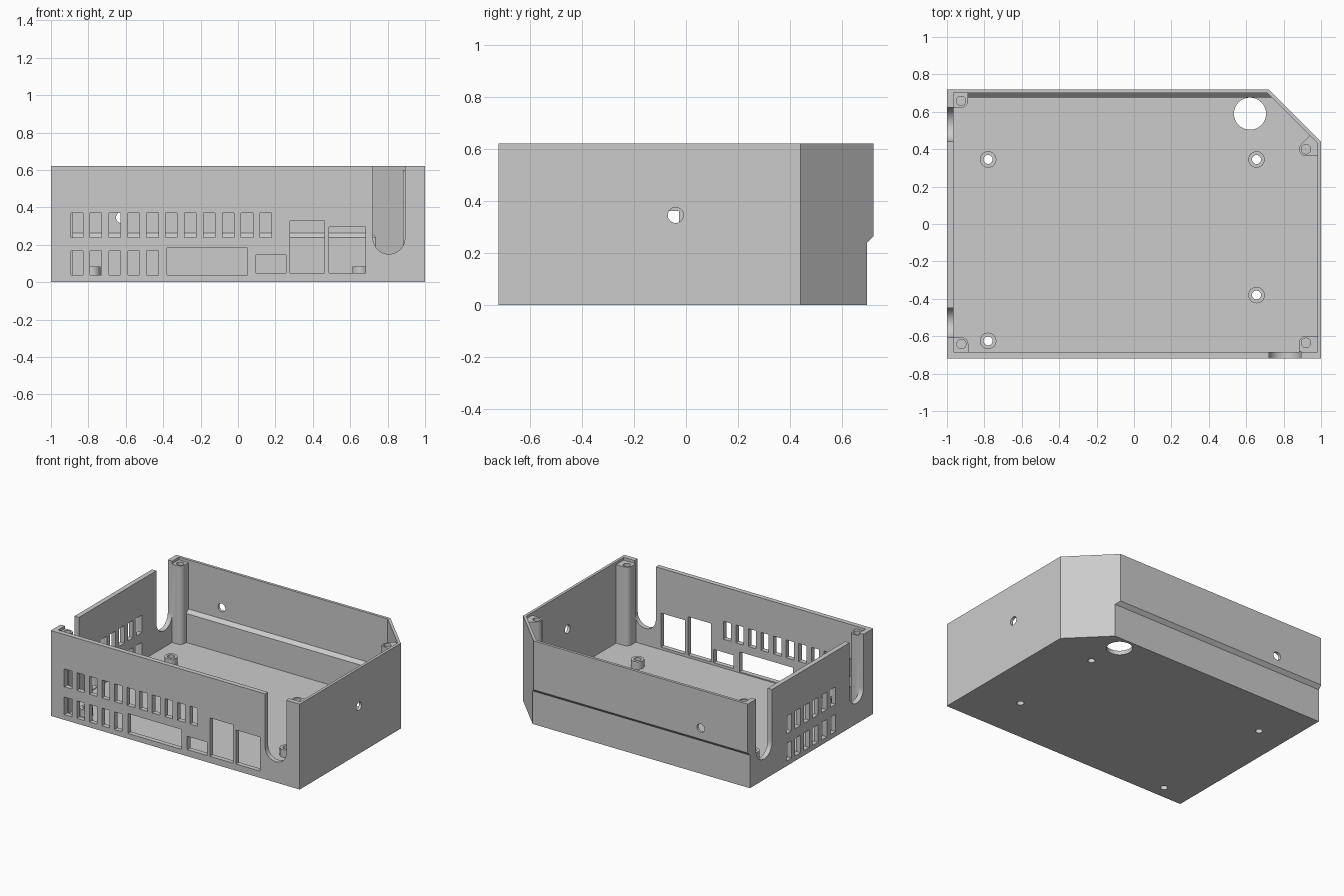
import bpy
import bmesh
from math import cos, sin, radians

if "Cube" in bpy.data.objects:
    bpy.data.objects.remove(bpy.data.objects["Cube"], do_unlink=True)

HEIGHT = 0.62
FLOOR = 0.03

grey = bpy.data.materials.new("plain_grey")
grey.use_nodes = True
GREY = (0.6, 0.6, 0.6, 1.0)
grey.diffuse_color = GREY
grey.node_tree.nodes["Principled BSDF"].inputs["Base Color"].default_value = GREY


# --- helpers ---
def prism(bm, pts, lo, hi, axis):
    """Extrude a 2D outline between lo and hi along the given axis."""
    place = {"x": lambda p, d: (d, p[0], p[1]),
             "y": lambda p, d: (p[0], d, p[1]),
             "z": lambda p, d: (p[0], p[1], d)}[axis]
    a = [bm.verts.new(place(p, lo)) for p in pts]
    b = [bm.verts.new(place(p, hi)) for p in pts]
    bm.faces.new(a)
    bm.faces.new(b)
    for i in range(len(pts)):
        j = (i + 1) % len(pts)
        bm.faces.new((a[i], a[j], b[j], b[i]))


def arc(cx, cy, r, start, end, steps):
    angles = [radians(start + (end - start) * i / steps) for i in range(steps + 1)]
    return [(cx + r * cos(t), cy + r * sin(t)) for t in angles]


def circle(cx, cy, r):
    return arc(cx, cy, r, 0, 360, 32)[:-1]


def rect(x0, x1, z0, z1):
    return [(x0, z0), (x1, z0), (x1, z1), (x0, z1)]


def u_notch(c, r, bottom):
    """Round-bottomed slot that is open at the rim."""
    return arc(c, bottom + r, r, 180, 360, 20) + [(c + r, HEIGHT + 0.1), (c - r, HEIGHT + 0.1)]


def post_outline(cx, cy, start, end, r=0.037, reach=0.2):
    """Rounded boss outline whose sides run on tangentially into the walls."""
    pts = arc(cx, cy, r, start, end, 10)
    s, e = radians(start - 90), radians(end + 90)
    first = (pts[0][0] + reach * cos(s), pts[0][1] + reach * sin(s))
    last = (pts[-1][0] + reach * cos(e), pts[-1][1] + reach * sin(e))
    return [first] + pts + [last]


def make(name, prisms):
    bm = bmesh.new()
    for args in prisms:
        prism(bm, *args)
    bmesh.ops.recalc_face_normals(bm, faces=bm.faces)
    mesh = bpy.data.meshes.new(name)
    bm.to_mesh(mesh)
    bm.free()
    mesh.materials.append(grey)
    obj = bpy.data.objects.new(name, mesh)
    bpy.context.collection.objects.link(obj)
    return obj


def activate(obj):
    bpy.ops.object.select_all(action="DESELECT")
    obj.select_set(True)
    bpy.context.view_layer.objects.active = obj


def cut(target, cutter):
    """Subtract the cutter and discard it."""
    cutter.hide_render = True
    mod = target.modifiers.new("cut", "BOOLEAN")
    mod.operation = "DIFFERENCE"
    mod.solver = "EXACT"
    mod.object = cutter
    activate(target)
    bpy.ops.object.modifier_apply(modifier=mod.name)
    bpy.data.objects.remove(cutter, do_unlink=True)


def chamfer(total):
    """Triangle beyond the line x + y = total at the back corner."""
    far = 1.5
    return make("chamfer_cutter", [([(total - far, far), (far, total - far), (far, far)], -0.5, 1.5, "z")])


def side_profile(front, low_back, high_back, bottom, top, step):
    """Side section with the sloped step in the back wall."""
    return [(front, bottom), (low_back, bottom), (low_back, step),
            (high_back, step + high_back - low_back), (high_back, top), (front, top)]


# --- outer body with the cut-off back corner ---
body = make("enclosure_shell",
            [(side_profile(-0.72, 0.695, 0.72, 0, HEIGHT, 0.24), -1, 1, "x")])
cut(body, chamfer(1.44))

# --- inside space, with corner posts and standoffs left standing ---
cavity = make("cavity_cutter",
              [(side_profile(-0.685, 0.676, 0.70, FLOOR, HEIGHT + 0.1, 0.24), -0.965, 0.98, "x")])
cut(cavity, chamfer(1.412))

posts = [(-0.925, 0.658, 270, 360), (-0.923, -0.642, 0, 90),
         (0.92, -0.635, 90, 180), (0.92, 0.40, 135, 270)]
standoffs = [(-0.78, 0.345), (-0.78, -0.625), (0.655, 0.345), (0.655, -0.38)]

cut(cavity, make("post_shapes", [(post_outline(*p), -0.1, HEIGHT - 0.02, "z") for p in posts]))
cut(cavity, make("standoff_shapes", [(circle(x, y, 0.044), -0.1, 0.085, "z") for x, y in standoffs]))
cut(body, cavity)

# --- screw holes, cable hole in the floor ---
holes = [(circle(p[0], p[1], 0.025), HEIGHT - 0.22, HEIGHT + 0.1, "z") for p in posts]
holes += [(circle(x, y, 0.024), -0.1, 0.2, "z") for x, y in standoffs]
holes.append((circle(0.62, 0.59, 0.086), -0.1, FLOOR + 0.005, "z"))

# --- round holes in the right and back walls ---
holes.append((circle(-0.04, 0.345, 0.03), 0.9, 1.1, "x"))
holes.append((circle(-0.622, 0.345, 0.03), 0.65, 0.8, "y"))
cut(body, make("hole_cutters", holes))

# --- front wall: vent slots, connector ports, cable notch ---
front = []
half = 0.031
for i in range(11):
    x = -0.861 + 0.101 * i
    front.append(rect(x - half, x + half, 0.24, 0.37))
    if i < 5:
        front.append(rect(x - half, x + half, 0.038, 0.166))
front += [rect(-0.38, 0.05, 0.038, 0.182), rect(0.096, 0.257, 0.048, 0.145),
          rect(0.278, 0.462, 0.048, 0.327), rect(0.487, 0.682, 0.048, 0.295)]
front.append(u_notch(0.807, 0.085, 0.15))
cut(body, make("front_cutters", [(p, -0.8, -0.682, "y") for p in front]))

# --- vented side wall: two rows of slots and two cable notches ---
side = [u_notch(0.532, 0.091, 0.15), u_notch(-0.528, 0.08, 0.15)]
for i in range(6):
    y = -0.259 + 0.101 * i
    for z in (0.036, 0.234):
        side.append(rect(y - half, y + half, z, z + 0.127))
cut(body, make("side_cutters", [(p, -1.1, -0.962, "x") for p in side]))

# --- smooth the round parts, keep the edges crisp ---
activate(body)
bpy.ops.object.shade_smooth_by_angle(angle=radians(30))
